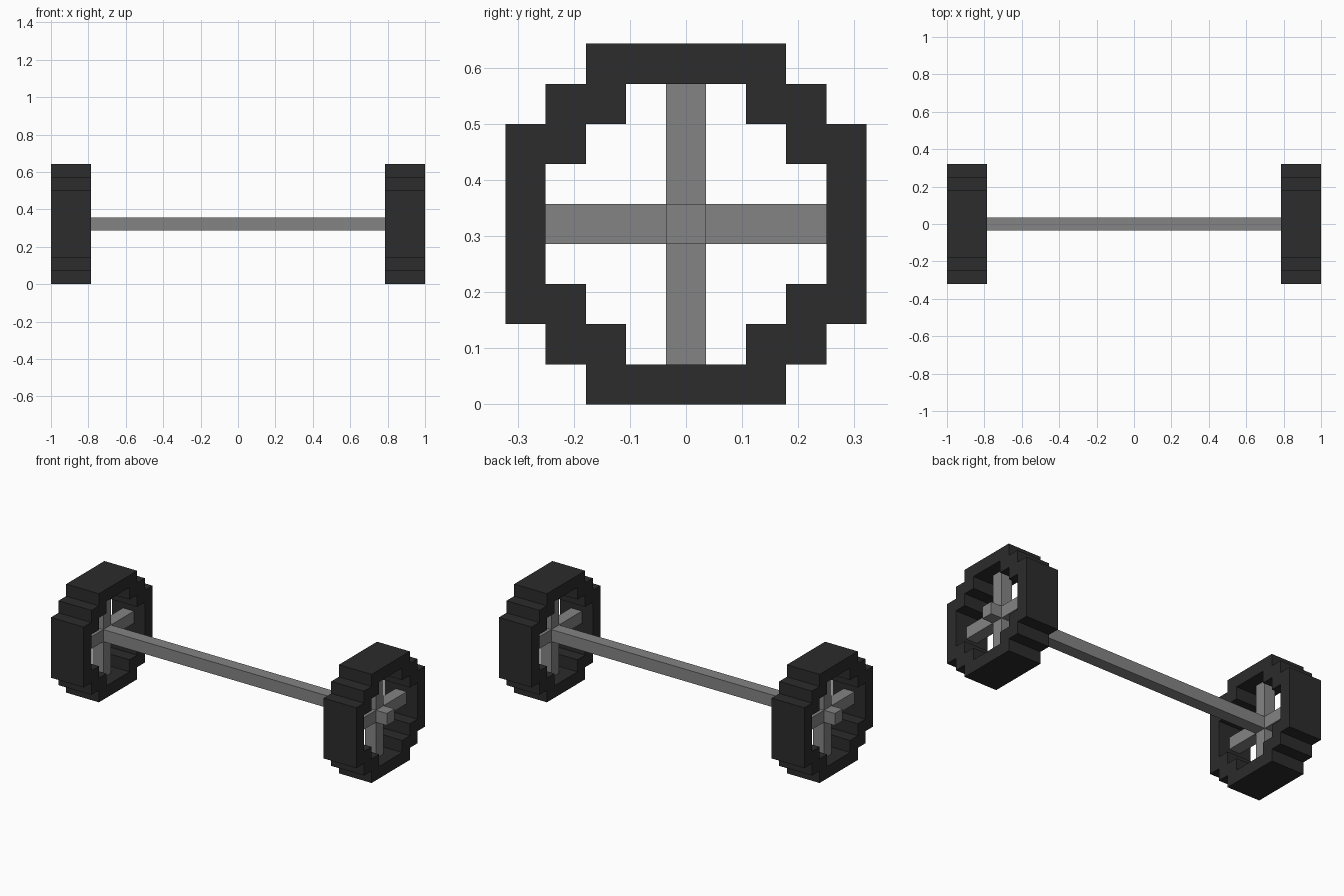
import bpy, bmesh

if "Cube" in bpy.data.objects:
    bpy.data.objects.remove(bpy.data.objects["Cube"])

U = 1 / 14            # block size
CZ = 4.5              # axle height in blocks


def material(name, v):
    m = bpy.data.materials.new(name)
    m.diffuse_color = (v, v, v, 1)
    m.use_nodes = True
    m.node_tree.nodes["Principled BSDF"].inputs["Base Color"].default_value = m.diffuse_color
    return m


rubber = material("dark_rubber", 0.025)
metal = material("grey_metal", 0.23)


def finish(name, bm, mat):
    bmesh.ops.recalc_face_normals(bm, faces=bm.faces)
    me = bpy.data.meshes.new(name)
    bm.to_mesh(me)
    bm.free()
    me.materials.append(mat)
    ob = bpy.data.objects.new(name, me)
    bpy.context.collection.objects.link(ob)


def box(name, lo, hi, mat):
    # corners in blocks, z measured from the axle centre
    bm = bmesh.new()
    bmesh.ops.create_cube(bm, size=1)
    for v in bm.verts:
        p = [(a + b) / 2 + c * (b - a) for a, b, c in zip(lo, hi, v.co)]
        v.co = (p[0] * U, p[1] * U, (p[2] + CZ) * U)
    finish(name, bm, mat)


def full_loop(quarter):
    # repeat a stepped quarter profile around the wheel
    pts, q = [], quarter
    for _ in range(4):
        pts += q
        q = [(-z, y) for y, z in q]
    return pts


OUTER = full_loop([(4.5, 2.5), (3.5, 2.5), (3.5, 3.5), (2.5, 3.5), (2.5, 4.5)])
INNER = full_loop([(3.5, 1.5), (2.5, 1.5), (2.5, 2.5), (1.5, 2.5), (1.5, 3.5)])


def tyre(name, x0, x1):
    # four stepped loops bridged into a closed ring
    bm = bmesh.new()
    loops = [[bm.verts.new((x * U, y * U, (z + CZ) * U)) for y, z in prof]
             for x, prof in ((x0, OUTER), (x1, OUTER), (x1, INNER), (x0, INNER))]
    n = len(OUTER)
    for k in range(4):
        a, b = loops[k], loops[(k + 1) % 4]
        for i in range(n):
            j = (i + 1) % n
            bm.faces.new((a[i], a[j], b[j], b[i]))
    finish(name, bm, rubber)


# Axle running through both wheels
box("axle", (-14, -.5, -.5), (14, .5, .5), metal)

# Wheels: tyre plus four spokes in its middle layer
for side, s in (("left", -1), ("right", 1)):
    tyre(side + "_tyre", 12.5 * s - 1.5, 12.5 * s + 1.5)
    x0, x1 = 12.5 * s - .5, 12.5 * s + .5
    for d, a, b in (("front", -3.5, -.5), ("back", .5, 3.5)):
        box(f"{side}_{d}_spoke", (x0, a, -.5), (x1, b, .5), metal)
    for d, a, b in (("lower", -3.5, -.5), ("upper", .5, 3.5)):
        box(f"{side}_{d}_spoke", (x0, -.5, a), (x1, .5, b), metal)
